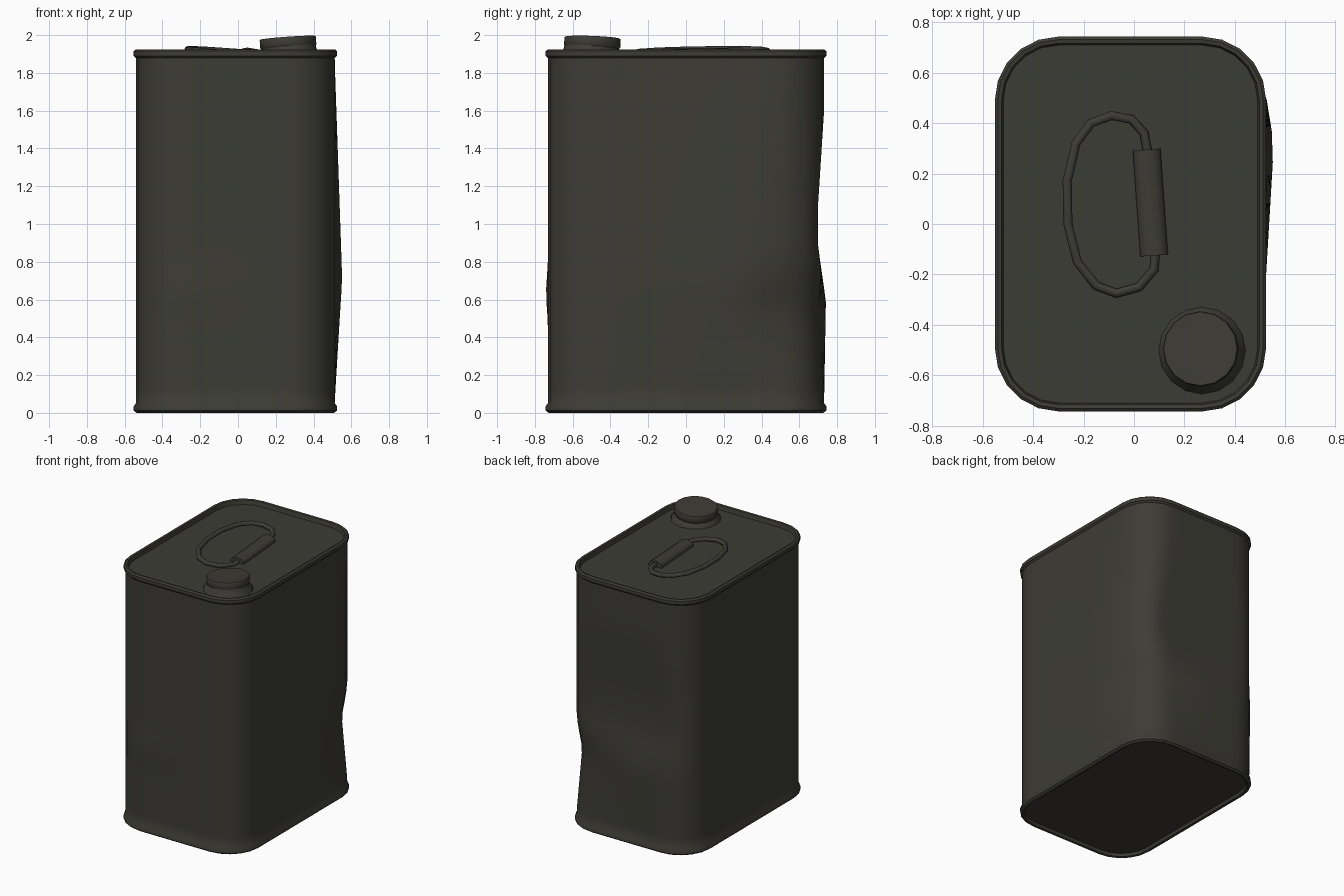
import bpy, bmesh, math
from mathutils import Vector, Matrix

old = bpy.data.objects.get("Cube")
if old:
    bpy.data.objects.remove(old, do_unlink=True)

paint = bpy.data.materials.new("dark olive metal")
paint.use_nodes = True
colour = (0.046, 0.045, 0.036, 1)
paint.diffuse_color = colour
bsdf = paint.node_tree.nodes["Principled BSDF"]
bsdf.inputs["Base Color"].default_value = colour
bsdf.inputs["Roughness"].default_value = 0.7


def loft(name, rings, loop=False, angle=40):
    """Skin a list of equal-length point rings; close the ends unless looped."""
    bm = bmesh.new()
    loops = [[bm.verts.new(p) for p in ring] for ring in rings]
    n = len(loops[0])
    pairs = list(zip(loops, loops[1:]))
    if loop:
        pairs.append((loops[-1], loops[0]))
    for a, b in pairs:
        for i in range(n):
            j = (i + 1) % n
            bm.faces.new((a[i], a[j], b[j], b[i]))
    if not loop:
        bm.faces.new(loops[0][::-1])
        bm.faces.new(loops[-1])
    bmesh.ops.recalc_face_normals(bm, faces=bm.faces)
    mesh = bpy.data.meshes.new(name)
    bm.to_mesh(mesh)
    bm.free()
    mesh.materials.append(paint)
    obj = bpy.data.objects.new(name, mesh)
    bpy.context.collection.objects.link(obj)
    bpy.ops.object.select_all(action="DESELECT")
    obj.select_set(True)
    bpy.context.view_layer.objects.active = obj
    bpy.ops.object.shade_smooth_by_angle(angle=math.radians(angle))
    return obj


HX, HY, R, CX = 0.526, 0.731, 0.24, -0.014


def outline(grow, z, corner=5, side=8):
    """Rounded rectangle, offset outwards by grow, with divided sides."""
    arcs = []
    for k, (sx, sy) in enumerate(((1, 1), (-1, 1), (-1, -1), (1, -1))):
        for i in range(corner + 1):
            a = math.radians(90 * (k + i / corner))
            arcs.append(Vector((CX + sx * (HX - R) + (R + grow) * math.cos(a),
                                sy * (HY - R) + (R + grow) * math.sin(a), z)))
    pts = []
    for i, p in enumerate(arcs):
        pts.append(p)
        if i % (corner + 1) == corner:
            q = arcs[(i + 1) % len(arcs)]
            pts += [p.lerp(q, s / side) for s in range(1, side)]
    return pts


def ramp(v, low, peak, high):
    """Tent function: 0 at low and high, 1 at peak."""
    return max(0, min((v - low) / (peak - low), (high - v) / (high - peak)))


def dent(p):
    """Knocks and bulges in the sheet metal walls."""
    x, y, z = p
    q = p.copy()
    # bulge in the left wall
    if x > 0.4:
        q.x += 0.045 * ramp(z, 0.06, 0.7, 1.86) * ramp(y, -0.4, 0.33, 0.58)
    # back wall pressed flat at mid height, swelling below
    if y > 0.6:
        q.y += 0.01 * ramp(z, 0.06, 0.62, 0.78)
        flat = HY - 0.032 * min(1, 1.3 * ramp(z, 0.66, 0.95, 1.6))
        if 0.66 < z < 1.6:
            q.y = min(q.y, flat)
    # knock in the back left corner
    push = 0.035 * ramp(z, 0.08, 0.55, 0.78) * ramp(x + y, 0.75, 1.03, 1.6)
    q.x -= push
    q.y -= push
    # crease across the front wall
    if y < -0.6:
        q.y -= 0.012 * ramp(z, 0.48, 0.63, 0.8) * ramp(x, -0.5, -0.25, 0.1)
    return q


# Body: recessed base, rolled rim, dented walls, rolled rim, recessed lid
base = [(-0.024, 0.025), (-0.018, 0.004), (-0.004, 0.0), (0.012, 0.012), (0.012, 0.035), (0, 0.052)]
walls = [(0, 0.052 + 1.826 * i / 24) for i in range(1, 25)]
top = [(0.012, 1.89), (0.012, 1.915), (0.0, 1.925), (-0.015, 1.922), (-0.022, 1.89)]
loft("can_body", [[dent(p) for p in outline(g, z)] for g, z in base + walls + top])


# Spout and cap: flared collar, neck, tilted screw cap
def disc(r, z, sides=16):
    return [Vector((r * math.cos(2 * math.pi * i / sides),
                    r * math.sin(2 * math.pi * i / sides), z)) for i in range(sides)]


collar = loft("spout_collar", [disc(0.174, -0.005), disc(0.168, 0.012),
                               disc(0.148, 0.032), disc(0.14, 0.06)])
collar.location = (0.27, -0.502, 1.89)
cap = loft("screw_cap", [disc(0.142, 0), disc(0.149, 0.012), disc(0.149, 0.052), disc(0.146, 0.056)])
cap.matrix_world = (Matrix.Translation((0.267, -0.497, 1.93))
                    @ Matrix.Rotation(-0.07, 4, "Y") @ Matrix.Rotation(-0.04, 4, "X"))


# Carrying handle: bent wire loop that passes through a flattened grip
def tube(name, path, rx, rz, sides, closed):
    rings = []
    n = len(path)
    for i, p in enumerate(path):
        a = path[(i - 1) % n] if closed or i else p
        b = path[(i + 1) % n] if closed or i < n - 1 else p
        across = (b - a).cross(Vector((0, 0, 1))).normalized()
        rings.append([p + across * rx * math.cos(t) + Vector((0, 0, rz * math.sin(t)))
                      for t in (2 * math.pi * k / sides for k in range(sides))])
    return loft(name, rings, closed, 50)


wire = [(0.055, 0.28), (0.04, 0.36), (-0.01, 0.415), (-0.09, 0.43), (-0.17, 0.4),
        (-0.23, 0.32), (-0.265, 0.17), (-0.262, 0.0), (-0.225, -0.15), (-0.15, -0.245),
        (-0.07, -0.275), (0.02, -0.25), (0.08, -0.18), (0.085, -0.11)]
tube("handle_wire", [Vector((x, y, 1.905 - 0.07 * x + 0.015 * y)) for x, y in wire],
     0.018, 0.016, 8, True)
tube("handle_grip", [Vector((0.05, 0.295, 1.9)), Vector((0.08, -0.125, 1.895))],
     0.055, 0.034, 12, False)
